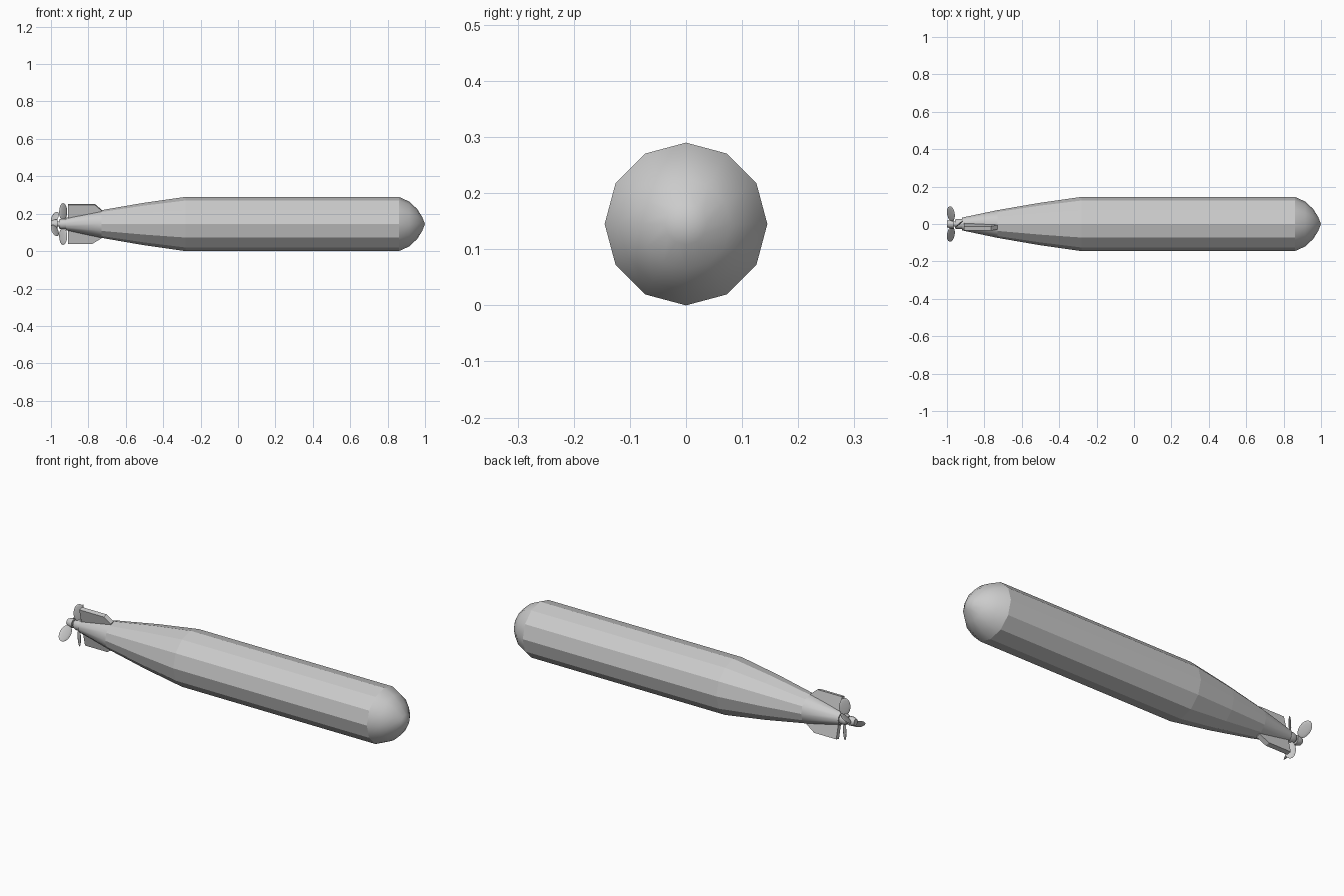
import bpy, bmesh, math
from mathutils import Matrix, Vector

if "Cube" in bpy.data.objects:
    bpy.data.objects.remove(bpy.data.objects["Cube"])

AXIS = 0.145  # height of the centre line


def finish(name, bm, smooth=None):
    bmesh.ops.recalc_face_normals(bm, faces=bm.faces)
    me = bpy.data.meshes.new(name)
    bm.to_mesh(me)
    bm.free()
    ob = bpy.data.objects.new(name, me)
    bpy.context.collection.objects.link(ob)
    ob.location.z = AXIS
    if smooth:
        bpy.ops.object.select_all(action='DESELECT')
        bpy.context.view_layer.objects.active = ob
        ob.select_set(True)
        bpy.ops.object.shade_smooth_by_angle(angle=math.radians(smooth))
    return ob


def lathe(name, profile, smooth=None, sides=12):
    """Revolve (x, radius) points around the x axis; radius 0 makes a tip."""
    bm = bmesh.new()
    rings = []
    for x, r in profile:
        if r == 0:
            rings.append([bm.verts.new((x, 0, 0))] * sides)
        else:
            rings.append([bm.verts.new((x, r * math.sin(2 * math.pi * i / sides),
                                        r * math.cos(2 * math.pi * i / sides)))
                          for i in range(sides)])
    for a, b in zip(rings, rings[1:]):
        for i in range(sides):
            j = (i + 1) % sides
            bm.faces.new(list(dict.fromkeys((a[i], a[j], b[j], b[i]))))
    return finish(name, bm, smooth)


# Hull: smooth nose, faceted body, smooth tail cone
lathe("nose", [(0.86, 0.145), (0.915, 0.12), (0.958, 0.08), (0.985, 0.037), (1.0, 0)], 50)
lathe("body", [(-0.73, 0.074), (-0.505, 0.113), (-0.28, 0.145), (0.86, 0.145)])
lathe("tail_cone", [(-0.92, 0), (-0.92, 0.034), (-0.73, 0.074)], 50)

# Propeller hubs and shaft
lathe("front_hub", [(-0.958, 0), (-0.958, 0.022), (-0.945, 0.028), (-0.92, 0.028)], 50)
lathe("shaft", [(-0.975, 0.014), (-0.95, 0.014)], 50)
lathe("rear_hub", [(-1.0, 0), (-1.0, 0.017), (-0.985, 0.023), (-0.966, 0.023), (-0.966, 0)], 50)


def fin(name, turn, tip_front):
    """Chamfered slab standing radially on the tail."""
    outline = [(-0.91, 0.025), (-0.91, 0.107), (tip_front, 0.107), (-0.73, 0.076), (-0.73, 0.06)]
    bm = bmesh.new()
    face = bm.faces.new([bm.verts.new((x, -0.012, z)) for x, z in outline])
    ext = bmesh.ops.extrude_face_region(bm, geom=[face])
    bmesh.ops.translate(bm, vec=(0, 0.024, 0),
                        verts=[v for v in ext["geom"] if isinstance(v, bmesh.types.BMVert)])
    bm.transform(Matrix.Rotation(math.radians(turn), 4, 'X'))
    finish(name, bm)


fin("top_fin", 13, -0.765)
fin("bottom_fin", 193, -0.78)


def propeller(name, x, turn, pitch):
    """Two pitched oval blades on opposite sides of the hub."""
    bm = bmesh.new()
    for k in range(2):
        m = (Matrix.Translation((x, 0, 0))
             @ Matrix.Rotation(math.radians(turn + 180 * k), 4, 'X')
             @ Matrix.Translation((0, 0, 0.065))
             @ Matrix.Rotation(math.radians(pitch), 4, 'Z')
             @ Matrix.Diagonal((0.028, 0.004, 0.047, 1)))
        bmesh.ops.create_uvsphere(bm, u_segments=12, v_segments=8, radius=1, matrix=m)
    finish(name, bm, 50)


propeller("front_propeller", -0.935, 0, 40)
propeller("rear_propeller", -0.979, -57, -40)
